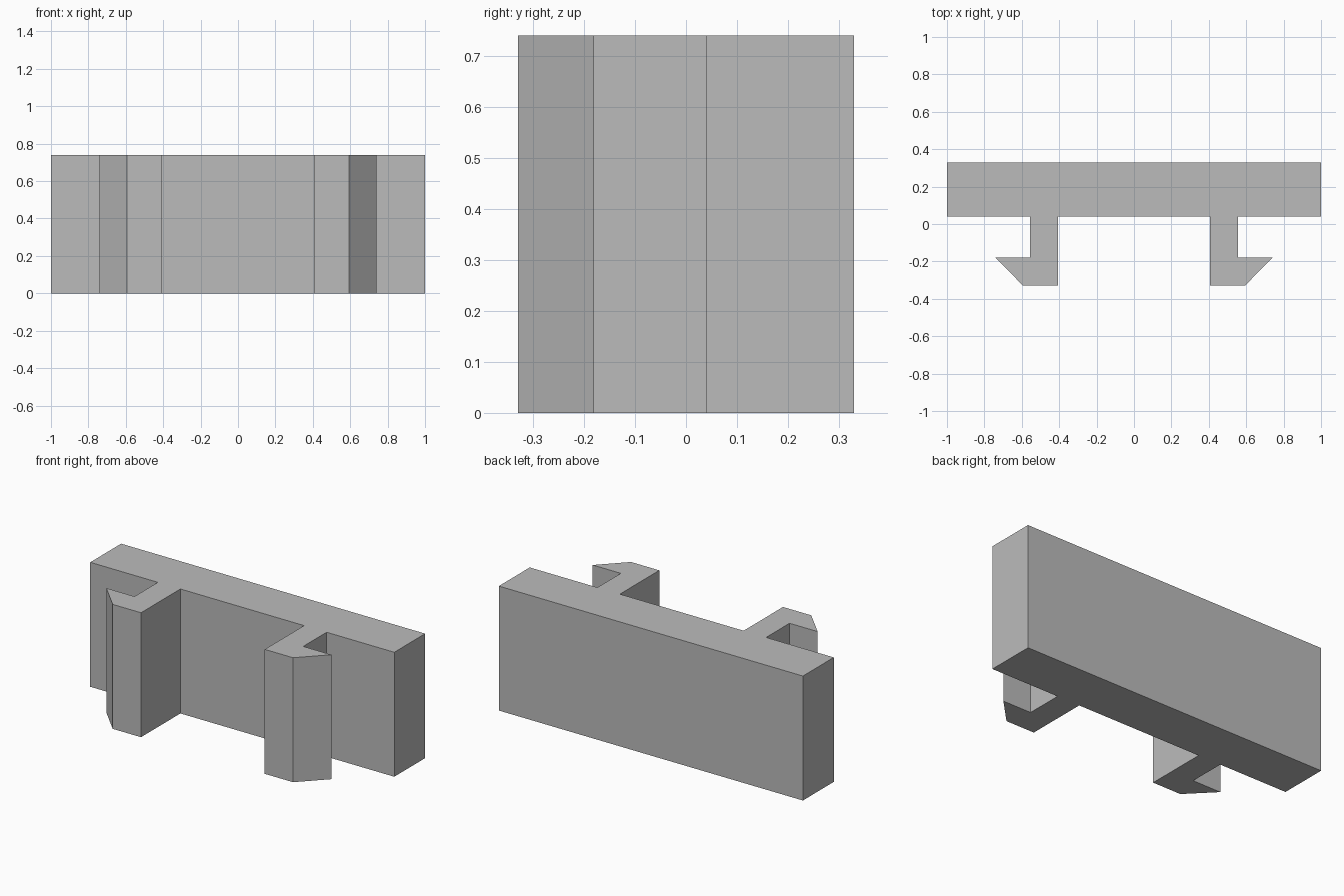
import bpy
import bmesh

HEIGHT = 0.74

cube = bpy.data.objects.get("Cube")
if cube:
    bpy.data.objects.remove(cube, do_unlink=True)

# Plain grey material
grey = bpy.data.materials.new("plain grey")
grey.use_nodes = True
colour = (0.5, 0.5, 0.5, 1)
grey.diffuse_color = colour
grey.node_tree.nodes["Principled BSDF"].inputs["Base Color"].default_value = colour

# Right half of the outline: back plate, then stem with outward hook
half = [(1, 0.33), (1, 0.04), (0.555, 0.04), (0.555, -0.18),
        (0.74, -0.18), (0.593, -0.33), (0.407, -0.33), (0.407, 0.04)]
outline = half + [(-x, y) for x, y in reversed(half)]

# Extrude the mirrored outline upward into one solid clip
bm = bmesh.new()
base = bm.faces.new([bm.verts.new((x, y, 0)) for x, y in outline])
top = bmesh.ops.extrude_face_region(bm, geom=[base], use_keep_orig=True)
verts = [v for v in top["geom"] if isinstance(v, bmesh.types.BMVert)]
bmesh.ops.translate(bm, verts=verts, vec=(0, 0, HEIGHT))
bmesh.ops.recalc_face_normals(bm, faces=bm.faces)

mesh = bpy.data.meshes.new("hooked_clip_plate")
bm.to_mesh(mesh)
bm.free()
mesh.materials.append(grey)
clip = bpy.data.objects.new("hooked_clip_plate", mesh)
bpy.context.collection.objects.link(clip)
